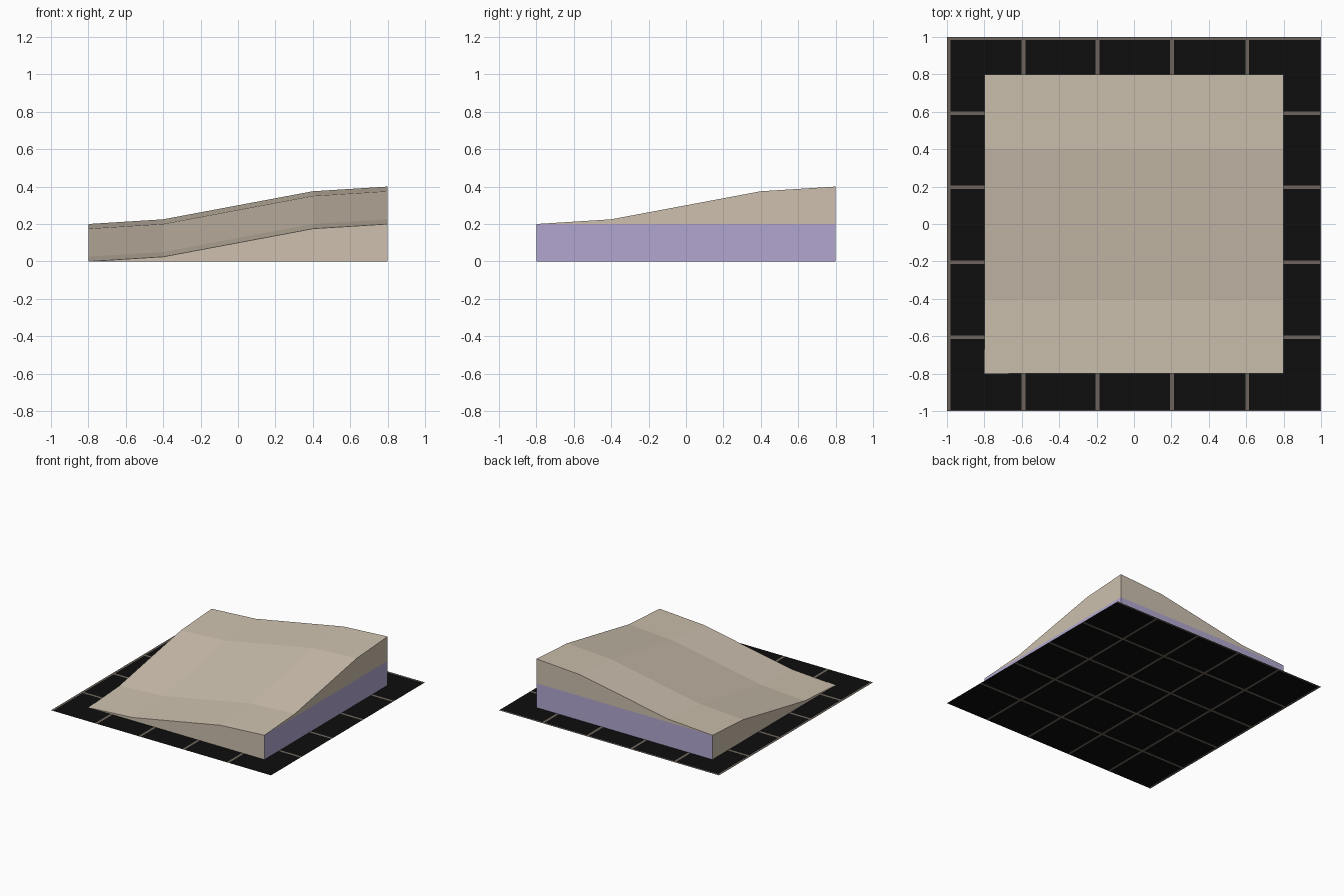
import bpy, bmesh

if "Cube" in bpy.data.objects:
    bpy.data.objects.remove(bpy.data.objects["Cube"])


def material(name, rgb):
    m = bpy.data.materials.new(name)
    m.diffuse_color = (*rgb, 1.0)
    m.use_nodes = True
    m.node_tree.nodes["Principled BSDF"].inputs["Base Color"].default_value = m.diffuse_color
    return m


TAN = material("tan", (0.61, 0.53, 0.425))
LAVENDER = material("lavender", (0.445, 0.39, 0.63))
BLACK = material("black", (0.004, 0.004, 0.004))
BROWN = material("line brown", (0.156, 0.130, 0.107))


def make_object(name, bm, mats):
    bmesh.ops.remove_doubles(bm, verts=bm.verts, dist=1e-5)
    me = bpy.data.meshes.new(name)
    bm.to_mesh(me)
    bm.free()
    for m in mats:
        me.materials.append(m)
    ob = bpy.data.objects.new(name, me)
    bpy.context.collection.objects.link(ob)
    return ob


def face(bm, pts, mat=0):
    # skip repeated points so zero-height corners become triangles
    pts = [p for i, p in enumerate(pts) if p != pts[i - 1]]
    if len(pts) > 2:
        f = bm.faces.new([bm.verts.new(p) for p in pts])
        f.material_index = mat


# Base sheet: black square cells separated by narrow lines
def line_edges(centres):
    edges = [-1.0, -0.982]
    for c in centres:
        edges += [c - 0.01, c + 0.01]
    return edges + [0.99, 1.0]


xs = line_edges([-0.591, -0.195, 0.203, 0.606])
ys = line_edges([-0.606, -0.205, 0.196, 0.592])
ys[1], ys[-2] = -0.995, 0.985
xs[-2] = 0.995
bm = bmesh.new()
for i in range(len(xs) - 1):
    for j in range(len(ys) - 1):
        on_line = i % 2 == 0 or j % 2 == 0
        face(bm, [(xs[i], ys[j], 0), (xs[i + 1], ys[j], 0),
                  (xs[i + 1], ys[j + 1], 0), (xs[i], ys[j + 1], 0)], int(on_line))
make_object("base_grid", bm, [BLACK, BROWN])

# Sloped block: height is the sum of the same soft ramp along x and y
RAMP = [(-0.8, 0.0), (-0.4, 0.025), (0.4, 0.175), (0.8, 0.2)]
STEP = 0.2
bm = bmesh.new()
for (x0, a0), (x1, a1) in zip(RAMP, RAMP[1:]):
    for (y0, b0), (y1, b1) in zip(RAMP, RAMP[1:]):
        face(bm, [(x0, y0, a0 + b0), (x1, y0, a1 + b0),
                  (x1, y1, a1 + b1), (x0, y1, a0 + b1)])

# Walls: low front and left are tan, tall back and right have a lavender lower band
for (t0, h0), (t1, h1) in zip(RAMP, RAMP[1:]):
    face(bm, [(t0, -0.8, 0), (t1, -0.8, 0), (t1, -0.8, h1), (t0, -0.8, h0)])
    face(bm, [(-0.8, t1, 0), (-0.8, t0, 0), (-0.8, t0, h0), (-0.8, t1, h1)])
    for low, high0, high1, mat in ((0, STEP, STEP, 1), (STEP, STEP + h0, STEP + h1, 0)):
        face(bm, [(t1, 0.8, low), (t0, 0.8, low), (t0, 0.8, high0), (t1, 0.8, high1)], mat)
        face(bm, [(0.8, t0, low), (0.8, t1, low), (0.8, t1, high1), (0.8, t0, high0)], mat)
make_object("sloped_block", bm, [TAN, LAVENDER])
